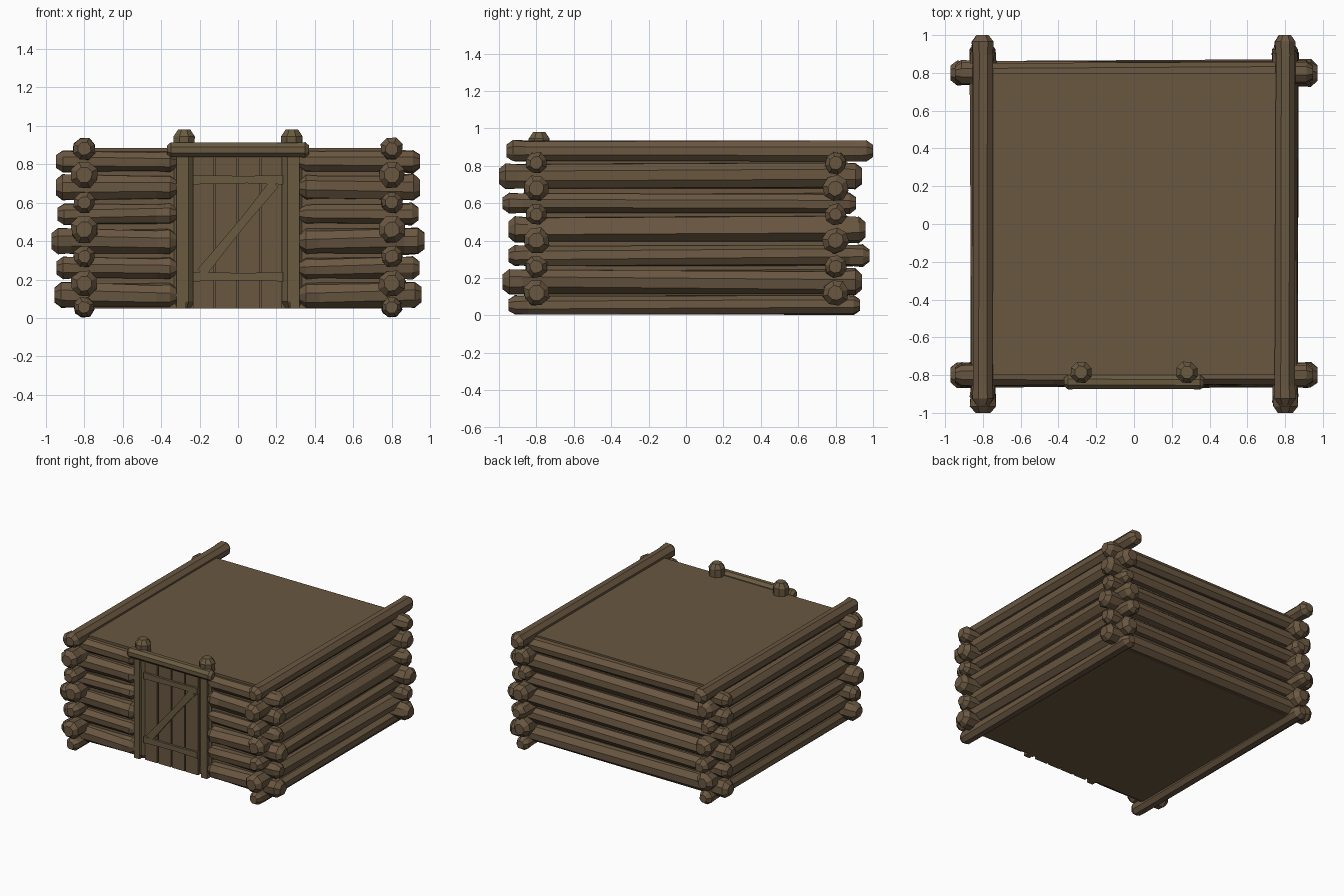
import bpy, bmesh, math, random
from mathutils import Vector

if "Cube" in bpy.data.objects:
    bpy.data.objects.remove(bpy.data.objects["Cube"])

random.seed(4)


def material(name, rgb):
    m = bpy.data.materials.new(name)
    m.diffuse_color = (*rgb, 1)
    m.use_nodes = True
    m.node_tree.nodes["Principled BSDF"].inputs["Base Color"].default_value = m.diffuse_color
    return m


WOOD = material("brown wood", (0.143, 0.096, 0.053))
TRIM = material("olive brown trim", (0.143, 0.104, 0.053))


def finish(name, bm, mat):
    bmesh.ops.recalc_face_normals(bm, faces=bm.faces)
    me = bpy.data.meshes.new(name)
    bm.to_mesh(me)
    bm.free()
    me.materials.append(mat)
    ob = bpy.data.objects.new(name, me)
    bpy.context.collection.objects.link(ob)
    return ob


def log(name, a, b, r0, r1=None, mat=WOOD, sides=8, wobble=0.10, bevel=0.035):
    """Rough-hewn log from a to b with chamfered ends; r0, r1 are end radii."""
    r1 = r1 or r0
    a, b = Vector(a), Vector(b)
    d = b - a
    length = d.length
    d.normalize()
    u = Vector((0, 0, 1)) if abs(d.z) < 0.5 else Vector((0, 1, 0))
    v = d.cross(u)
    e = bevel / length
    rings = [(0, 0.58), (e, 1), (3 * e, 0.97), (1 - 3 * e, 0.97), (1 - e, 1), (1, 0.58)]
    bm = bmesh.new()
    grid = []
    end_twist = random.uniform(-0.35, 0.35) * wobble * 10
    for t, s in rings:
        row = []
        for k in range(sides):
            ang = 2 * math.pi * (k + 0.5) / sides + t * end_twist
            r = (r0 + (r1 - r0) * t) * s * (1 + random.uniform(-wobble, wobble * 0.4))
            row.append(bm.verts.new(a + d * (t * length) + u * (r * math.cos(ang)) + v * (r * math.sin(ang))))
        grid.append(row)
    for p, q in zip(grid, grid[1:]):
        for k in range(sides):
            j = (k + 1) % sides
            bm.faces.new((p[k], p[j], q[j], q[k]))
    bm.faces.new(grid[0])
    bm.faces.new(grid[-1])
    return finish(name, bm, mat)


def board(name, lo, hi, mat=WOOD):
    bm = bmesh.new()
    bmesh.ops.create_cube(bm, size=1)
    for w in bm.verts:
        w.co = [lo[i] if w.co[i] < 0 else hi[i] for i in range(3)]
    return finish(name, bm, mat)


def brace(name, p, q, w, y0, y1):
    """Flat board in the xz plane, slightly narrowed in the middle."""
    p, q = Vector(p), Vector(q)
    n = Vector((-(q - p).y, (q - p).x)).normalized() * w / 2
    top = [(0, 1), (0.3, 0.85), (0.6, 0.75), (1, 1)]
    outline = [p.lerp(q, t) + n * s for t, s in top]
    outline += [p.lerp(q, t) - n * s for t, s in reversed(top)]
    bm = bmesh.new()
    f = bm.faces.new([bm.verts.new((c.x, y0, c.y)) for c in outline])
    g = bmesh.ops.extrude_face_region(bm, geom=[f])
    for vert in g["geom"]:
        if isinstance(vert, bmesh.types.BMVert):
            vert.co.y = y1
    return finish(name, bm, TRIM)


# solid core: floor and roof deck
board("core", (-0.8, -0.8, 0.05), (0.8, 0.8, 0.885))

# side wall logs: z, radius, front end, back end
SIDE = [(0.055, 0.056, -0.95, 0.93), (0.18, 0.073, -0.98, 0.94), (0.32, 0.06, -0.95, 0.98),
        (0.46, 0.074, -0.95, 0.96), (0.60, 0.06, -0.98, 0.91), (0.745, 0.074, -1.0, 0.94),
        (0.88, 0.061, -0.96, 0.96)]
for sx, side in ((-1, "left"), (1, "right")):
    for i, (z, r, y0, y1) in enumerate(SIDE):
        log(f"{side}_log_{i}", (sx * 0.8, y0, z), (sx * 0.8, y1 + (0.04 if i == 6 else 0), z), r, r * 1.0)

# back wall logs and split front wall logs: z, radius, half length
CROSS = [(0.12, 0.073, 0.955), (0.26, 0.063, 0.945), (0.40, 0.074, 0.972),
         (0.54, 0.06, 0.94), (0.68, 0.073, 0.948), (0.815, 0.062, 0.947)]
for i, (z, r, h) in enumerate(CROSS):
    log(f"back_log_{i}", (-h, 0.8, z), (h, 0.8, z), r)
    for sx, side in ((-1, "left"), (1, "right")):
        log(f"front_{side}_log_{i}", (sx * h, -0.8, z), (sx * 0.32, -0.8, z), r, r * 0.92)

# door posts and lintel
for sx, side in ((-1, "left"), (1, "right")):
    log(f"{side}_door_post", (sx * 0.28, -0.785, 0.05), (sx * 0.28, -0.785, 0.98), 0.06, 0.06,
        TRIM, wobble=0.02)
    board(f"{side}_door_jamb", (sx * 0.295 - 0.025, -0.845, 0.05), (sx * 0.295 + 0.025, -0.79, 0.85), TRIM)
log("lintel", (-0.37, -0.837, 0.875), (0.37, -0.837, 0.875), 0.042, 0.042, TRIM, wobble=0.02, bevel=0.02)

# door planks with narrow gaps
for i in range(4):
    x = -0.235 + i * 0.119
    board(f"door_plank_{i}", (x, -0.828, 0.05), (x + 0.108, -0.79, 0.85))

# Z-shaped door bracing
brace("upper_brace", (-0.235, 0.72), (0.235, 0.72), 0.05, -0.826, -0.845)
brace("lower_brace", (-0.235, 0.215), (0.235, 0.215), 0.05, -0.826, -0.845)
brace("diagonal_brace", (-0.19, 0.235), (0.19, 0.70), 0.055, -0.826, -0.843)
